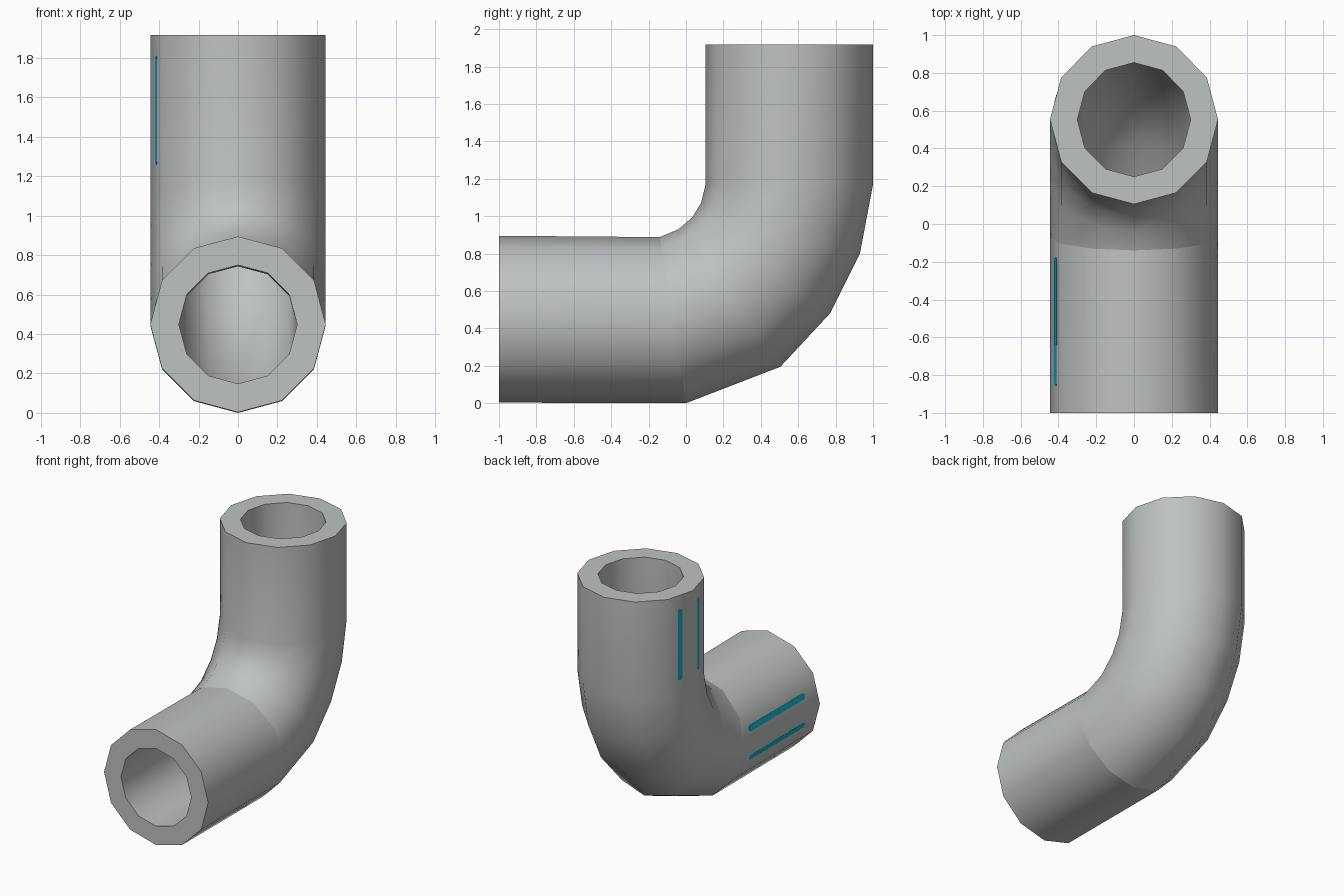
import bpy, bmesh, math
from mathutils import Vector

if "Cube" in bpy.data.objects:
    bpy.data.objects.remove(bpy.data.objects["Cube"])

SIDES, R_OUT, R_IN = 12, 0.445, 0.30


def material(name, rgb):
    m = bpy.data.materials.new(name)
    m.diffuse_color = (*rgb, 1)
    m.use_nodes = True
    m.node_tree.nodes["Principled BSDF"].inputs["Base Color"].default_value = m.diffuse_color
    return m


grey = material("light grey", (0.52, 0.54, 0.54))
teal = material("teal", (0.005, 0.42, 0.55))


def finish(bm, name, mat):
    bmesh.ops.recalc_face_normals(bm, faces=bm.faces)
    me = bpy.data.meshes.new(name)
    bm.to_mesh(me)
    bm.free()
    me.materials.append(mat)
    ob = bpy.data.objects.new(name, me)
    bpy.context.collection.objects.link(ob)
    return ob


# Cross-sections: (inside-of-bend point, outside-of-bend point) as (y, z)
sections = [
    ((-1.0, 0.895), (-1.0, 0.003)),
    ((-0.14, 0.888), (0.0, 0.0)),
    ((-0.04, 0.93), (0.505, 0.195)),
    ((0.035, 0.995), (0.77, 0.48)),
    ((0.08, 1.07), (0.93, 0.80)),
    ((0.105, 1.17), (1.0, 1.17)),
    ((0.105, 1.917), (1.0, 1.917)),
]


def ring(bm, section, radius):
    a, b = (Vector((0, *p)) for p in section)
    mid, half = (a + b) / 2, (a - b) / 2 * radius / R_OUT
    verts = []
    for i in range(SIDES):
        t = 2 * math.pi * i / SIDES
        verts.append(bm.verts.new(mid + half * math.cos(t) + Vector((radius * math.sin(t), 0, 0))))
    return verts


# Hollow elbow: outer wall out, inner wall back, joined by flat end rims
bm = bmesh.new()
outer = [ring(bm, s, R_OUT) for s in sections]
inner = [ring(bm, s, R_IN) for s in sections]
loop = outer + inner[::-1]
for k, r in enumerate(loop):
    n = loop[(k + 1) % len(loop)]
    for i in range(SIDES):
        j = (i + 1) % SIDES
        bm.faces.new((r[i], r[j], n[j], n[i])).smooth = True
# Crisp edges at the rims and where the bend meets the lower pipe
for r in (outer[0], outer[-1], inner[0], inner[-1], outer[1], inner[1]):
    for i in range(SIDES):
        bm.edges.get((r[i], r[(i + 1) % SIDES])).smooth = False
finish(bm, "elbow_pipe", grey)


# Thin teal strips with rounded ends on the left side, on the facets either side of -x
def strip(name, axis_centre, side_dir, along, start, end, side, width):
    a = math.radians(15) * side
    normal = Vector((-math.cos(a), 0, 0)) + side_dir * math.sin(a)
    tangent = normal.cross(along)
    base = axis_centre + normal * R_OUT * math.cos(math.radians(15))
    r = width / 2
    outline = []
    for k in range(12):
        t = math.pi * (k % 6) / 5
        flip = 1 if k < 6 else -1
        mid = end - r if k < 6 else start + r
        outline.append(tangent * (r * math.cos(t) * flip) + along * (mid + r * math.sin(t) * flip))
    bm = bmesh.new()
    low, top = ([bm.verts.new(base + normal * h + p) for p in outline] for h in (-0.001, 0.0015))
    bm.faces.new(low)
    bm.faces.new(top)
    for i in range(12):
        j = (i + 1) % 12
        bm.faces.new((low[i], low[j], top[j], top[i]))
    finish(bm, name, teal)


Y, Z = Vector((0, 1, 0)), Vector((0, 0, 1))
for side, label in ((1, "a"), (-1, "b")):
    strip("lower_strip_" + label, Z * 0.449, Z, Y, -0.86, -0.175, side, 0.044)
    strip("upper_strip_" + label, Y * 0.5525, Y, Z, 1.26, 1.81, side, 0.04)
